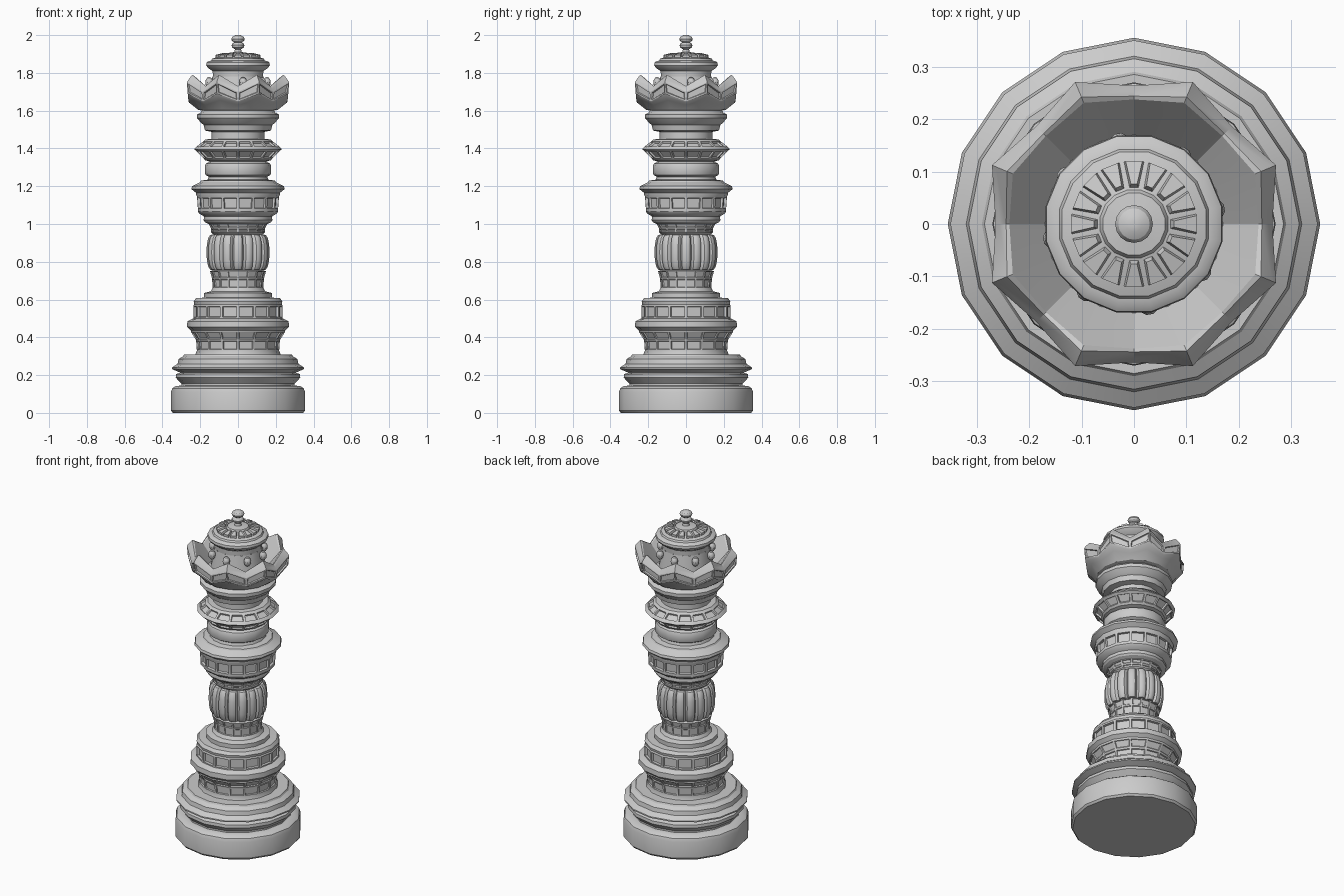
import bpy, bmesh, math
from math import sin, cos, pi


def lathe(name, profile, panels=(), seg=16, turn=0.0, cap=None, warp=None,
          border=0.01, depth=-0.012):
    """Spin (r, z) points; rows listed in panels get inset faces; warp(k, i, r, z) edits points."""
    bm = bmesh.new()
    rings = []
    for k, (r, z) in enumerate(profile):
        ring = []
        for i in range(seg):
            a = 2 * pi * i / seg + turn
            rr, zz = warp(k, i, r, z) if warp else (r, z)
            ring.append(bm.verts.new((rr * cos(a), rr * sin(a), zz)))
        rings.append(ring)
    rows = []
    for lo, hi in zip(rings, rings[1:]):
        rows.append([bm.faces.new((lo[i], lo[(i + 1) % seg], hi[(i + 1) % seg], hi[i]))
                     for i in range(seg)])
    if cap == "bottom":
        bm.faces.new(rings[0][::-1])
    if cap == "top":
        bm.faces.new(rings[-1])
    bm.normal_update()
    for row in panels:
        bmesh.ops.inset_individual(bm, faces=rows[row], thickness=border, depth=0)
        bm.normal_update()
        bmesh.ops.inset_individual(bm, faces=rows[row], thickness=0.004, depth=depth)
        bm.normal_update()
    me = bpy.data.meshes.new(name)
    bm.to_mesh(me)
    bm.free()
    ob = bpy.data.objects.new(name, me)
    bpy.context.collection.objects.link(ob)
    smooth(ob)
    return ob


def smooth(ob):
    bpy.ops.object.select_all(action='DESELECT')
    ob.select_set(True)
    bpy.context.view_layer.objects.active = ob
    bpy.ops.object.shade_smooth_by_angle(angle=math.radians(30))


# Stepped base
lathe("base", [(.345, 0), (.355, .012), (.355, .11), (.348, .13), (.33, .142), (.30, .145),
               (.30, .155), (.33, .187), (.328, .205), (.305, .213), (.35, .232), (.35, .24),
               (.32, .26), (.315, .285), (.29, .30), (.285, .31), (.225, .31)], cap="bottom")

# Panelled foot of the column, its ring and the lower panel band
lathe("lower_neck", [(.225, .31), (.218, .33), (.222, .385), (.25, .43), (.25, .437)],
      panels=(1, 2), border=.008, depth=-.006)
lathe("lower_band", [(.25, .437), (.27, .455), (.268, .485), (.245, .497), (.235, .50),
                     (.235, .57), (.232, .575), (.235, .59), (.222, .608), (.18, .61),
                     (.18, .635), (.145, .643)], panels=(4,))

# Panelled column below and above the fluted bulge
lathe("column_lower", [(.145, .643), (.135, .66), (.137, .71), (.148, .75), (.13, .757)],
      panels=(1, 2), border=.006, depth=-.005)
lathe("column_upper", [(.13, .945), (.142, .955), (.142, .975), (.155, 1.0), (.175, 1.01)],
      panels=(1, 2), border=.006, depth=-.005)


# Bulge with sixteen rounded staves
def flute(k, i, r, z):
    if k in (0, 8):
        return r, z
    return r - .022 * (1 - abs(cos(pi * i / 6)) ** .45), z


lathe("fluted_bulge", [(.13, .755), (.147, .758), (.158, .775), (.165, .81), (.167, .85),
                       (.165, .89), (.158, .925), (.147, .942), (.13, .945)], seg=96, warp=flute)

# Upper panel band with flared lip
lathe("upper_band", [(.175, 1.01), (.182, 1.02), (.18, 1.04), (.205, 1.055), (.212, 1.065),
                     (.212, 1.075), (.217, 1.145), (.222, 1.155), (.222, 1.165), (.247, 1.185),
                     (.243, 1.2), (.20, 1.222), (.195, 1.23), (.16, 1.235)], panels=(5,))

# Plain round collar
lathe("round_collar", [(.16, 1.235), (.155, 1.25), (.172, 1.26), (.176, 1.275), (.176, 1.305),
                       (.17, 1.32), (.15, 1.33)])

# Sharp-edged disc with panels on both slopes
lathe("disc_ring", [(.15, 1.33), (.175, 1.338), (.18, 1.345), (.222, 1.388), (.232, 1.395),
                    (.222, 1.408), (.18, 1.44), (.172, 1.448), (.14, 1.45), (.14, 1.488)],
      panels=(2, 5), border=.009, depth=-.009)

# Mouldings beneath the crown
lathe("crown_collar", [(.14, 1.488), (.175, 1.495), (.182, 1.525), (.195, 1.535), (.216, 1.56),
                       (.216, 1.58), (.20, 1.588), (.19, 1.60)])

# Zigzag crown: height added at the points, lows pulled inward
rise = (0, 0, .025, .035, .04, .05, .05, .06, .055, 0, 0, 0)
pull = (1, 1, .97, .93, .91, .9, .9, .93, .95, 1, 1, 1)


def zigzag(k, i, r, z):
    return (r, z + rise[k]) if i % 2 else (r * pull[k], z)


lathe("crown", [(.19, 1.60), (.212, 1.605), (.25, 1.63), (.278, 1.642), (.288, 1.65),
                (.293, 1.70), (.285, 1.713), (.262, 1.73), (.25, 1.728), (.17, 1.65),
                (.155, 1.65), (.135, 1.78)], panels=(4,), warp=zigzag, depth=-.008)

# Studs around the drum inside the crown
for n in range(8):
    a = math.radians(10 + 45 * n)
    bpy.ops.mesh.primitive_uv_sphere_add(segments=10, ring_count=6, radius=1,
                                         location=(.155 * cos(a), .155 * sin(a), 1.75),
                                         rotation=(0, 0, a))
    stud = bpy.context.object
    stud.name = f"crown_stud_{n + 1}"
    stud.scale = (.021, .021, .028)
    smooth(stud)

# Lid with radiating petals
lathe("lid", [(.135, 1.78), (.137, 1.81), (.16, 1.825), (.172, 1.84), (.17, 1.855), (.16, 1.862),
              (.145, 1.865), (.14, 1.875), (.125, 1.88), (.066, 1.895), (.06, 1.905),
              (.02, 1.91)], panels=(8,), turn=pi / 16, border=.007, depth=.014)

# Finial with two beads
lathe("finial", [(.02, 1.908), (.016, 1.925), (.031, 1.935), (.034, 1.947), (.028, 1.957),
                 (.02, 1.961), (.032, 1.97), (.036, 1.98), (.03, 1.991), (.015, 1.999),
                 (.004, 2.0)], cap="top")
